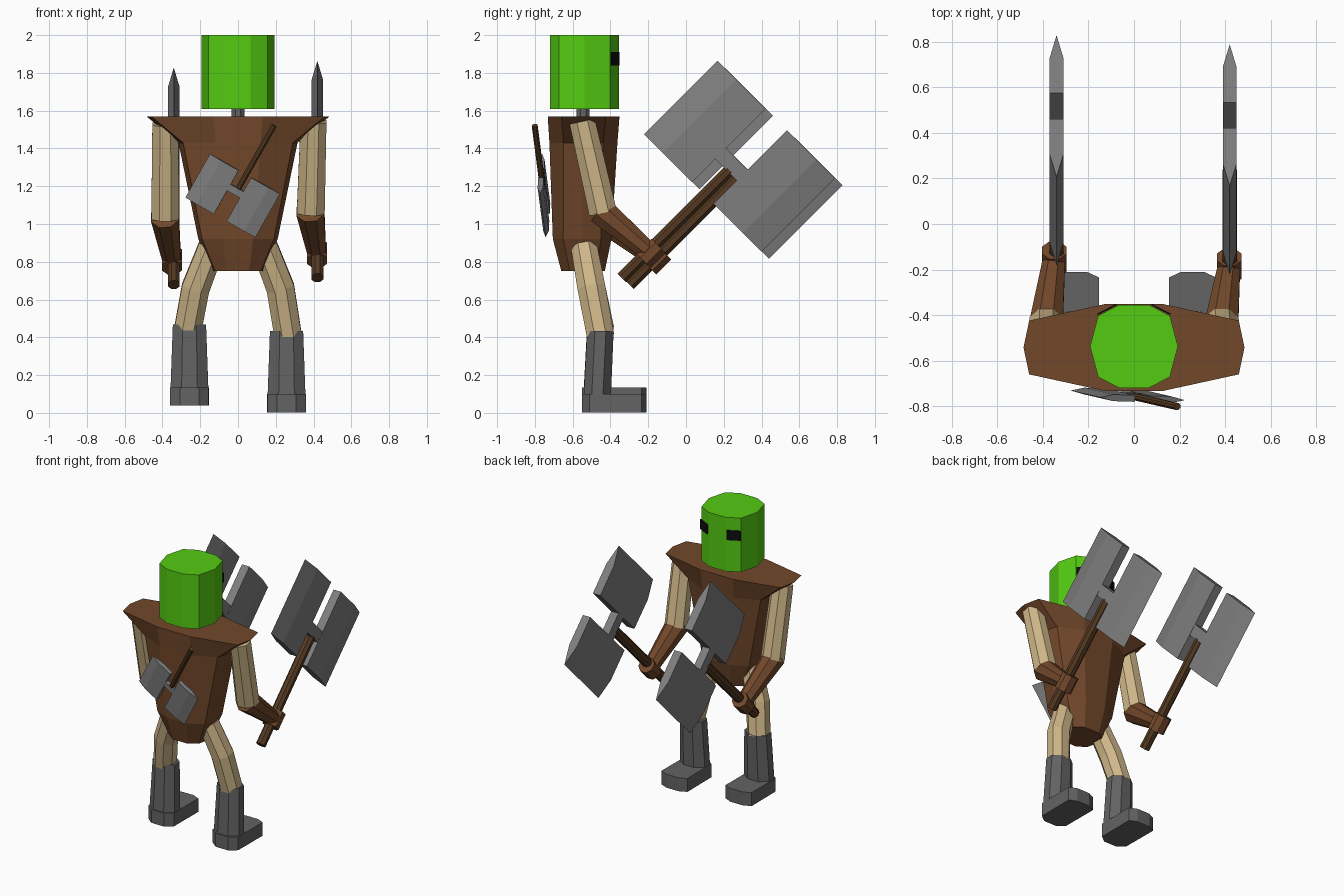
import bpy, bmesh, math
from mathutils import Vector, Matrix

if "Cube" in bpy.data.objects:
    bpy.data.objects.remove(bpy.data.objects["Cube"])


def material(name, r, g, b):
    m = bpy.data.materials.new(name)
    m.diffuse_color = (r, g, b, 1)
    m.use_nodes = True
    m.node_tree.nodes["Principled BSDF"].inputs["Base Color"].default_value = m.diffuse_color
    return m


GREEN = material("green", 0.09, 0.6, 0.006)
BROWN = material("leather", 0.17, 0.065, 0.024)
WOOD = material("wood", 0.09, 0.042, 0.016)
SKIN = material("tan", 0.62, 0.47, 0.25)
STEEL = material("steel", 0.21, 0.21, 0.21)
DARK = material("dark_grey", 0.125, 0.125, 0.125)
BLACK = material("black", 0.004, 0.004, 0.004)


def loft(name, rings, mat, matrix=None):
    """Closed flat-shaded skin through rings that have equal point counts."""
    bm = bmesh.new()
    loops = [[bm.verts.new(p) for p in ring] for ring in rings]
    n = len(loops[0])
    for a, b in zip(loops, loops[1:]):
        for i in range(n):
            j = (i + 1) % n
            bm.faces.new((a[i], a[j], b[j], b[i]))
    bm.faces.new(loops[0])
    bm.faces.new(loops[-1])
    if matrix:
        bm.transform(matrix)
    bmesh.ops.recalc_face_normals(bm, faces=bm.faces)
    me = bpy.data.meshes.new(name)
    bm.to_mesh(me)
    bm.free()
    me.materials.append(mat)
    ob = bpy.data.objects.new(name, me)
    bpy.context.collection.objects.link(ob)
    return ob


def tube(name, pts, radii, mat, n=8, matrix=None):
    """Limb or rod through points, one radius per point."""
    pts = [Vector(p) for p in pts]
    rings = []
    for i, p in enumerate(pts):
        d = (pts[min(i + 1, len(pts) - 1)] - pts[max(i - 1, 0)]).normalized()
        a = d.cross(Vector((1, 0, 0)) if abs(d.x) < 0.9 else Vector((0, 1, 0))).normalized()
        b = d.cross(a)
        rings.append([p + radii[i] * (a * math.cos(t) + b * math.sin(t))
                      for t in [2 * math.pi * (k + 0.5) / n for k in range(n)]])
    return loft(name, rings, mat, matrix)


def decagon(z, cy, front, side, mid):
    """Ten-sided ring from quarter points: front (x, y), side (x, y), mid x."""
    q = [(mid, 0), side, front]
    right = q + [(-front[0], front[1]), (-side[0], side[1])]
    return [(x, cy + y, z) for x, y in right + [(-x, -y) for x, y in right]]


# Torso, flared at the shoulders
loft("torso", [
    decagon(0.75, -0.545, (0.06, 0.115), (0.12, 0.07), 0.135),
    decagon(0.92, -0.55, (0.08, 0.155), (0.19, 0.10), 0.21),
    decagon(1.43, -0.543, (0.12, 0.18), (0.29, 0.105), 0.315),
    decagon(1.57, -0.542, (0.13, 0.19), (0.46, 0.118), 0.485)], BROWN)

# Head, neck and eyes
loft("head", [decagon(z, -0.537, (0.065, 0.182), (0.157, 0.135), 0.193)
              for z in (1.61, 2.0)], GREEN)
tube("neck", [(0, -0.545, 1.55), (0, -0.545, 1.63)], [0.038] * 2, DARK)
for s, side in ((-1, "left"), (1, "right")):
    quad = [(0.075, -0.356), (0.157, -0.398), (0.162, -0.394), (0.079, -0.351)]
    loft(side + "_eye", [[(s * x, y, z) for x, y in quad] for z in (1.84, 1.91)], BLACK)


def axe(name, centre, u, v, scale):
    """Double axe: u runs along the handle to its tip, v across the blades."""
    u = Vector(u).normalized()
    v = Vector(v)
    v = (v - v.dot(u) * u).normalized()
    w = u.cross(v)
    m = Matrix.Translation(centre) @ Matrix((u, v, w)).transposed().to_4x4() @ Matrix.Scale(scale, 4)
    tube(name + "_handle", [(-0.895, -0.015, 0), (-0.09, -0.015, 0)], [0.034] * 2, WOOD, 8, m)
    profile = [(0.08, -0.03), (0.30, -0.03), (0.44, 0), (0.30, 0.03), (0.08, 0.03)]
    for s, part in ((1, "_upper_blade"), (-1, "_lower_blade")):
        loft(name + part, [[(x, s * y, z) for y, z in profile] for x in (-0.275, 0.275)], STEEL, m)
    loft(name + "_head_bar", [[(x, y, z) for y, z in
         ((-0.09, -0.029), (0.09, -0.029), (0.09, 0.029), (-0.09, 0.029))]
        for x in (-0.10, -0.02)], STEEL, m)


axe("right_axe", (0.42, 0.283, 1.358), (0, 1, 1), (0, -1, 1), 1)
axe("left_axe", (-0.34, 0.323, 1.322), (0, 1, 1), (0, -1, 1), 1)
axe("back_axe", (-0.028, -0.752, 1.15), (-0.13, 0.03, -0.23), (-0.37, 0.012, 0.21), 0.485)

# Arms: upper arm, forearm and fist around the handle
for side, shoulder, elbow, hand in (
        ("right", (0.40, -0.55, 1.545), (0.385, -0.44, 1.06), (0.418, -0.185, 0.845)),
        ("left", (-0.385, -0.55, 1.53), (-0.385, -0.44, 1.03), (-0.35, -0.155, 0.81))):
    tube(side + "_upper_arm", [shoulder, elbow], [0.074, 0.08], SKIN)
    back = Vector(elbow) - (Vector(hand) - Vector(elbow)) * 0.05
    tube(side + "_forearm", [back, hand], [0.08, 0.052], BROWN)
    d = Vector((0, 0.04, 0.04))
    tube(side + "_fist", [Vector(hand) - d, Vector(hand) + d], [0.058] * 2, BROWN)

# Legs with boots; the left one is lifted slightly
for side, s, lift in (("right", 1, 0), ("left", -1, 0.035)):
    tube(side + "_leg", [(s * 0.14, -0.54, 0.88), (s * 0.225, -0.50, 0.66),
                         (s * 0.265, -0.453, 0.41 + lift)], [0.075, 0.08, 0.078], SKIN)
    cx = 0.257 * s

    def oval(cy, z, rx, ry):
        k = 1 / math.cos(math.pi / 8)
        return [(cx + k * rx * math.cos(t), cy + k * ry * math.sin(t), z + lift)
                for t in [math.pi * (i + 0.5) / 4 for i in range(8)]]

    loft(side + "_boot_shaft", [oval(-0.472, 0.02, 0.102, 0.078), oval(-0.469, 0.1, 0.1, 0.072),
                                oval(-0.453, 0.433, 0.088, 0.07)], DARK)
    sole = [(0.05, -0.55), (0.102, -0.51), (0.104, -0.235), (0.05, -0.21)]
    outline = sole + [(-x, y) for x, y in reversed(sole)]
    loft(side + "_boot_foot", [[(cx + x, y, lift + z) for x, y in outline]
                               for z in (0.003, 0.1)], DARK)
